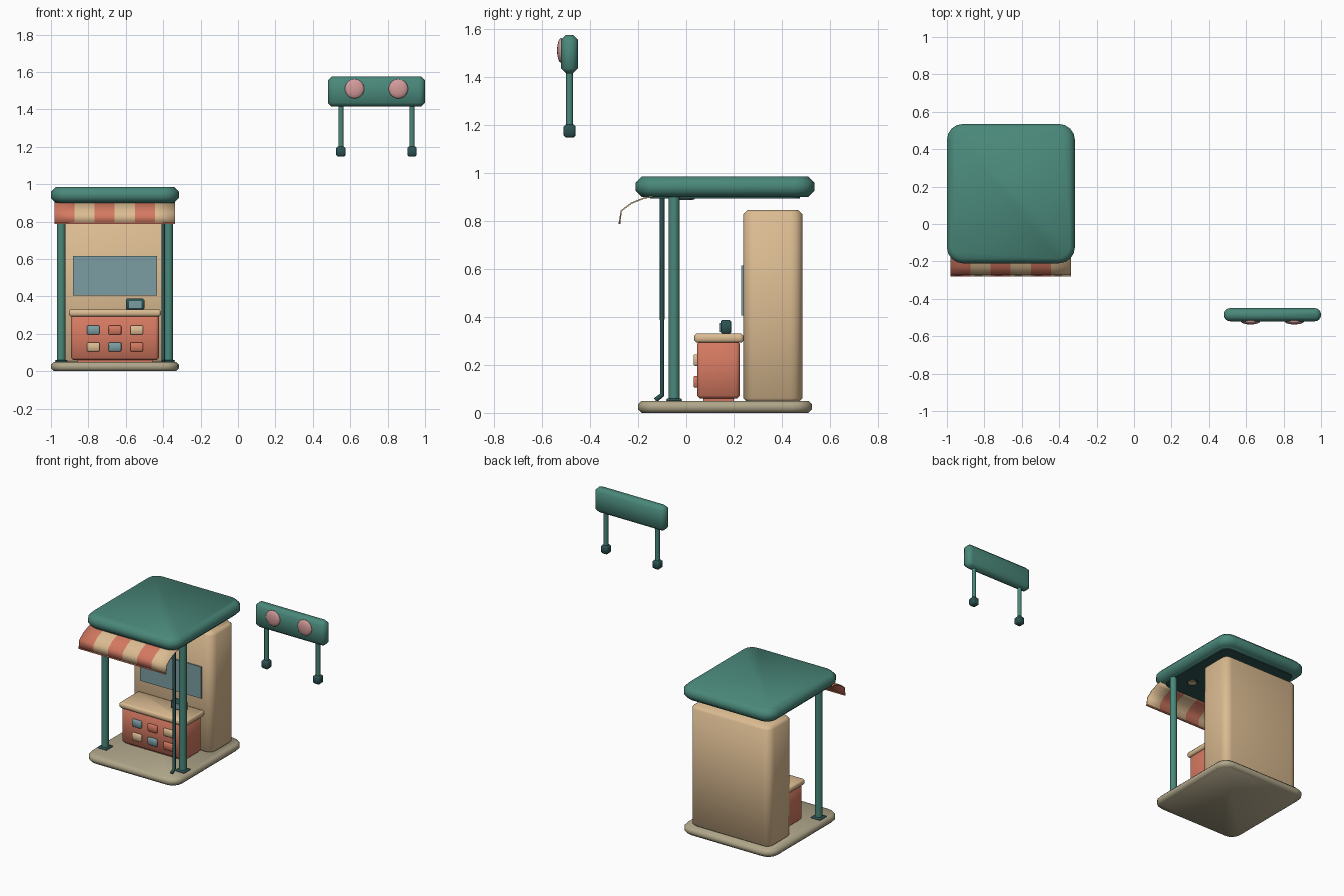
import bpy
import bmesh
from math import radians
from mathutils import Vector, Matrix

default_cube = bpy.data.objects.get("Cube")
if default_cube:
    bpy.data.objects.remove(default_cube, do_unlink=True)


def srgb_to_linear(value):
    value /= 255
    return value / 12.92 if value <= 0.04045 else ((value + 0.055) / 1.055) ** 2.4


def make_material(name, *srgb):
    material = bpy.data.materials.new(name)
    material.use_nodes = True
    colour = tuple(srgb_to_linear(channel) for channel in srgb) + (1.0,)
    material.diffuse_color = colour
    material.node_tree.nodes["Principled BSDF"].inputs["Base Color"].default_value = colour
    return material


teal = make_material("teal paint", 74, 136, 122)
dark = make_material("dark teal metal", 44, 82, 82)
tan = make_material("warm tan", 220, 188, 146)
red = make_material("terracotta red", 212, 121, 97)
blue = make_material("dusty blue glass", 124, 158, 163)
stone = make_material("stone base", 176, 166, 138)
pink = make_material("soft pink", 212, 155, 155)


def finish(bm, name, *materials):
    """Turn a bmesh into a smooth shaded object that keeps its sharp edges."""
    mesh = bpy.data.meshes.new(name)
    bmesh.ops.recalc_face_normals(bm, faces=bm.faces)
    bm.to_mesh(mesh)
    bm.free()
    obj = bpy.data.objects.new(name, mesh)
    bpy.context.collection.objects.link(obj)
    for material in materials:
        mesh.materials.append(material)
    bpy.ops.object.select_all(action="DESELECT")
    obj.select_set(True)
    bpy.context.view_layer.objects.active = obj
    bpy.ops.object.shade_smooth_by_angle(angle=radians(50))
    return obj


def slab(name, material, x, y, z, radius=0.0, chamfer=0.0):
    """Box over three ranges, with rounded upright corners and chamfered rims."""
    bm = bmesh.new()
    bmesh.ops.create_cube(bm, size=1)
    spans = (x, y, z)
    for vert in bm.verts:
        vert.co = Vector([low + (c + 0.5) * (high - low)
                          for c, (low, high) in zip(vert.co, spans)])
    if radius:
        upright = [e for e in bm.edges
                   if abs(e.verts[0].co.z - e.verts[1].co.z) > 1e-5]
        bmesh.ops.bevel(bm, geom=upright, offset=radius, segments=4,
                        profile=0.5, affect="EDGES")
    if chamfer:
        rims = [e for e in bm.edges
                if abs(e.verts[0].co.z - e.verts[1].co.z) < 1e-5]
        bmesh.ops.bevel(bm, geom=rims, offset=chamfer, segments=1,
                        affect="EDGES", clamp_overlap=True)
    return finish(bm, name, material)


def around(centre, half):
    return centre - half, centre + half


def rod(name, material, x, y, z, radius, sides=12):
    """Upright cylinder over a height range."""
    bm = bmesh.new()
    bmesh.ops.create_cone(bm, cap_ends=True, segments=sides, radius1=radius,
                          radius2=radius, depth=z[1] - z[0],
                          matrix=Matrix.Translation((x, y, sum(z) / 2)))
    return finish(bm, name, material)


MID = -0.658  # centre line of the kiosk
SIDES = (("left", 1), ("right", -1))

# Floor, roof and back cabinet
slab("floor_base", stone, around(MID, 0.342), (-0.2, 0.525), (0, 0.05), 0.08, 0.015)
slab("roof", teal, around(MID, 0.342), (-0.21, 0.535), (0.9, 0.985), 0.085, 0.026)
slab("ceiling_panel", dark, around(MID, 0.29), (-0.15, 0.475), (0.894, 0.901), 0.05)
slab("back_cabinet", tan, around(MID, 0.297), (0.24, 0.485), (0.045, 0.845), 0.05, 0.016)
slab("cabinet_window", blue, around(MID, 0.225), (0.231, 0.241), (0.405, 0.615))

# Posts with feet, and ceiling lamps
for side, sign in SIDES:
    post_x = MID + sign * 0.287
    rod(side + "_post", teal, post_x, -0.05, (0.05, 0.905), 0.023)
    slab(side + "_post_foot", dark, around(post_x, 0.033), around(-0.05, 0.033),
         (0.048, 0.06), 0, 0.004)
    lamp_x = MID + sign * 0.17
    rod(side + "_lamp_rim", dark, lamp_x, 0, (0.889, 0.896), 0.036, 20)
    rod(side + "_lamp", tan, lamp_x, 0, (0.887, 0.89), 0.028, 20)

# Drain pipe, kicked forward at the floor
pipe_curve = bpy.data.curves.new("drain_pipe", "CURVE")
pipe_curve.dimensions = "3D"
pipe_curve.bevel_depth = 0.01
pipe_curve.bevel_resolution = 2
pipe_curve.use_fill_caps = True
path = pipe_curve.splines.new("POLY")
path_points = ((-0.1, 0.9), (-0.1, 0.075), (-0.128, 0.053))
path.points.add(len(path_points) - 1)
for point, (y, z) in zip(path.points, path_points):
    point.co = (-0.4, y, z, 1)
pipe_curve.materials.append(dark)
bpy.context.collection.objects.link(bpy.data.objects.new("drain_pipe", pipe_curve))

# Striped awning
STRIPES = 6
AWNING = (-0.98, -0.338)
width = (AWNING[1] - AWNING[0]) / STRIPES
profile = ((-0.14, 0.902), (-0.175, 0.895), (-0.228, 0.874), (-0.27, 0.842), (-0.277, 0.792))
bm = bmesh.new()
columns = [[bm.verts.new((AWNING[0] + i * width, y, z)) for y, z in profile]
           for i in range(STRIPES + 1)]
for i in range(STRIPES):
    near, far = columns[i], columns[i + 1]
    for k in range(len(profile) - 1):
        face = bm.faces.new((near[k], near[k + 1], far[k + 1], far[k]))
        face.material_index = i % 2
awning = finish(bm, "striped_awning", red, tan)
solid = awning.modifiers.new("cloth thickness", "SOLIDIFY")
solid.thickness = 0.006
solid.offset = 0
slab("awning_hem", red, AWNING, around(-0.277, 0.004), (0.787, 0.795))

# Counter with its drawer-like buttons
slab("counter_body", red, around(MID, 0.235), (0.045, 0.225), (0.06, 0.3), 0.02, 0.012)
slab("counter_plinth", red, around(MID, 0.2), (0.07, 0.2), (0.048, 0.065))
slab("counter_top", tan, around(MID, 0.246), (0.034, 0.24), (0.293, 0.33), 0.015, 0.008)
palette = (blue, red, tan)
for row, z in enumerate((0.22, 0.13)):
    for column in range(3):
        x = MID + (column - 1) * 0.116
        slab(f"button_{row}_{column}", palette[(column - row) % 3], around(x, 0.034),
             (0.031, 0.05), around(z, 0.024), 0.006, 0.004)

# Till with a small screen
slab("till", dark, around(-0.55, 0.05), (0.145, 0.19), (0.328, 0.388), 0.01, 0.008)
slab("till_screen", blue, around(-0.55, 0.034), (0.14, 0.147), (0.338, 0.375))

# Separate sign board with two legs and two domed lights
SIGN = 0.74
SIGN_Y = -0.485
slab("sign_board", teal, around(SIGN, 0.26), around(SIGN_Y, 0.035),
     (1.415, 1.575), 0.033, 0.02)
for side, sign in SIDES:
    leg_x = SIGN + sign * 0.19
    rod(side + "_sign_leg", teal, leg_x, SIGN_Y, (1.19, 1.42), 0.014)
    slab(side + "_sign_foot", dark, around(leg_x, 0.025), around(SIGN_Y, 0.025),
         (1.147, 1.202), 0.012, 0.009)
    bm = bmesh.new()
    bmesh.ops.create_uvsphere(bm, u_segments=20, v_segments=10, radius=0.052)
    bmesh.ops.scale(bm, vec=(1, 0.33, 1), verts=bm.verts)
    bmesh.ops.translate(bm, vec=(SIGN + sign * 0.117, -0.52, 1.51), verts=bm.verts)
    finish(bm, side + "_sign_light", pink)
